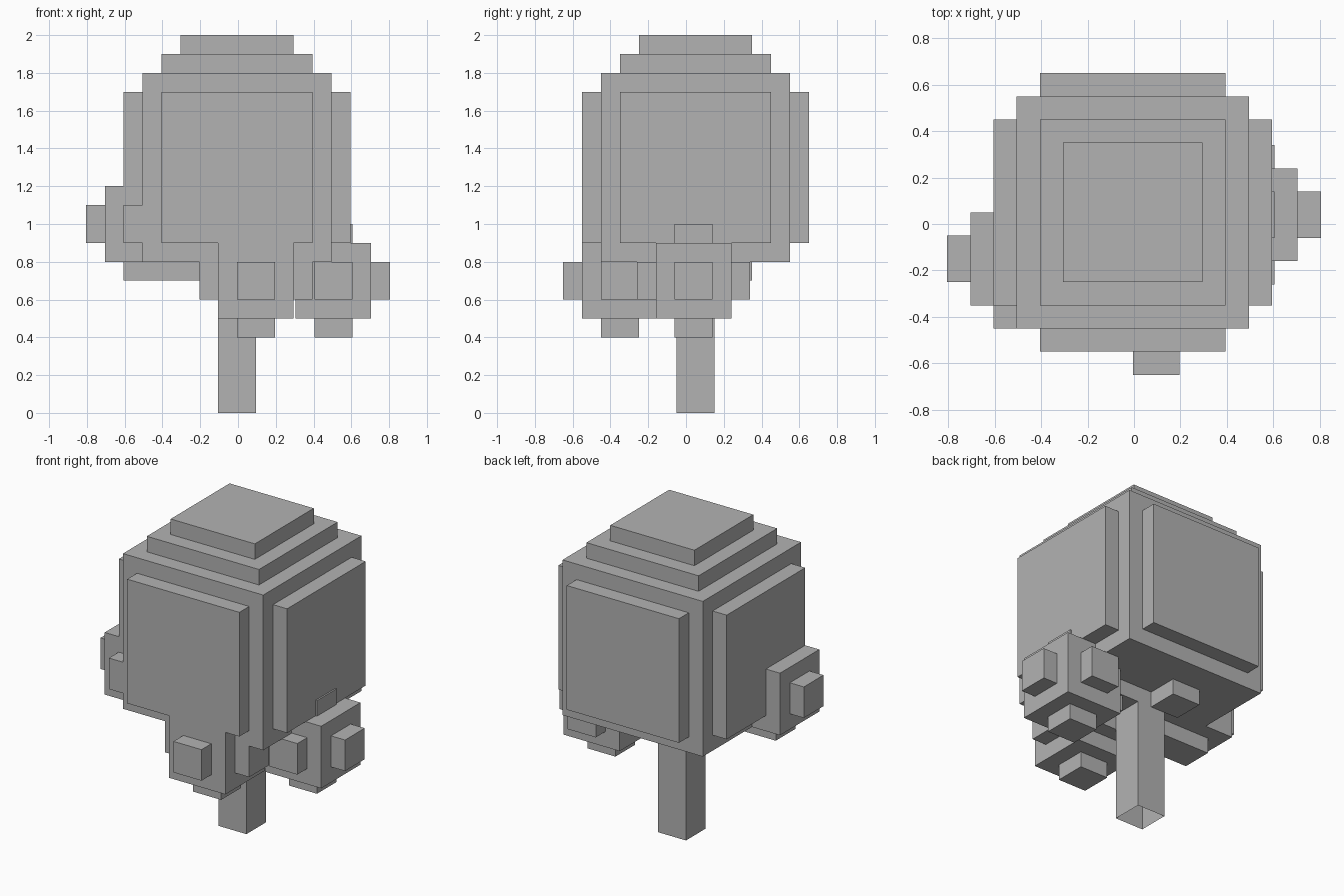
import bpy
import bmesh
from mathutils import Vector

old = bpy.data.objects.get("Cube")
if old:
    bpy.data.objects.remove(old, do_unlink=True)

GREY = (0.45, 0.45, 0.45, 1.0)
mat = bpy.data.materials.new("plain grey")
mat.use_nodes = True
mat.diffuse_color = GREY
mat.node_tree.nodes["Principled BSDF"].inputs["Base Color"].default_value = GREY


def blocks(name, boxes, open_bottom=False):
    """One object made of boxes, each given as (centre, size)."""
    bm = bmesh.new()
    for centre, size in boxes:
        made = bmesh.ops.create_cube(bm, size=1)["verts"]
        for v in made:
            v.co = Vector(c + p * s for c, p, s in zip(centre, v.co, size))
    if open_bottom:
        low = [f for f in bm.faces if f.normal.z < -0.9]
        bmesh.ops.delete(bm, geom=low, context="FACES_ONLY")
    mesh = bpy.data.meshes.new(name)
    bm.to_mesh(mesh)
    bm.free()
    mesh.materials.append(mat)
    obj = bpy.data.objects.new(name, mesh)
    bpy.context.collection.objects.link(obj)
    return obj


def leaf_cluster(name, centre):
    """Small cube with a square knob on each of its six sides."""
    boxes = [(centre, (0.4, 0.4, 0.4))]
    for axis in range(3):
        size = [0.2, 0.2, 0.2]
        size[axis] = 0.6
        boxes.append((centre, size))
    blocks(name, boxes)


# Large crown: cube, raised side panels and a stepped top
X, Y = -0.005, 0.05
blocks("crown", [
    ((X, Y, 1.3), (1.0, 1.0, 1.0)),
    ((X, Y, 1.3), (1.2, 0.8, 0.8)),
    ((X, Y, 1.3), (0.8, 1.2, 0.8)),
    ((X, Y, 1.85), (0.8, 0.8, 0.1)),
    ((X, Y, 1.95), (0.6, 0.6, 0.1)),
])

# Smaller clusters hanging around the crown
leaf_cluster("front_cluster", (0.095, -0.35, 0.7))
leaf_cluster("left_cluster", (0.505, 0.04, 0.7))
leaf_cluster("right_cluster", (X - 0.5, -0.15, 1.0))
leaf_cluster("back_cluster", (X - 0.1, 0.25, 1.0))

# Trunk, hollow underneath, and short branches below the crown
blocks("trunk", [((X, Y, 0.45), (0.2, 0.2, 0.9))], open_bottom=True)
blocks("left_branch", [((0.2, Y, 0.75), (0.22, 0.2, 0.1))])
blocks("right_branch", [((X - 0.3, -0.15, 0.75), (0.2, 0.2, 0.1))])
